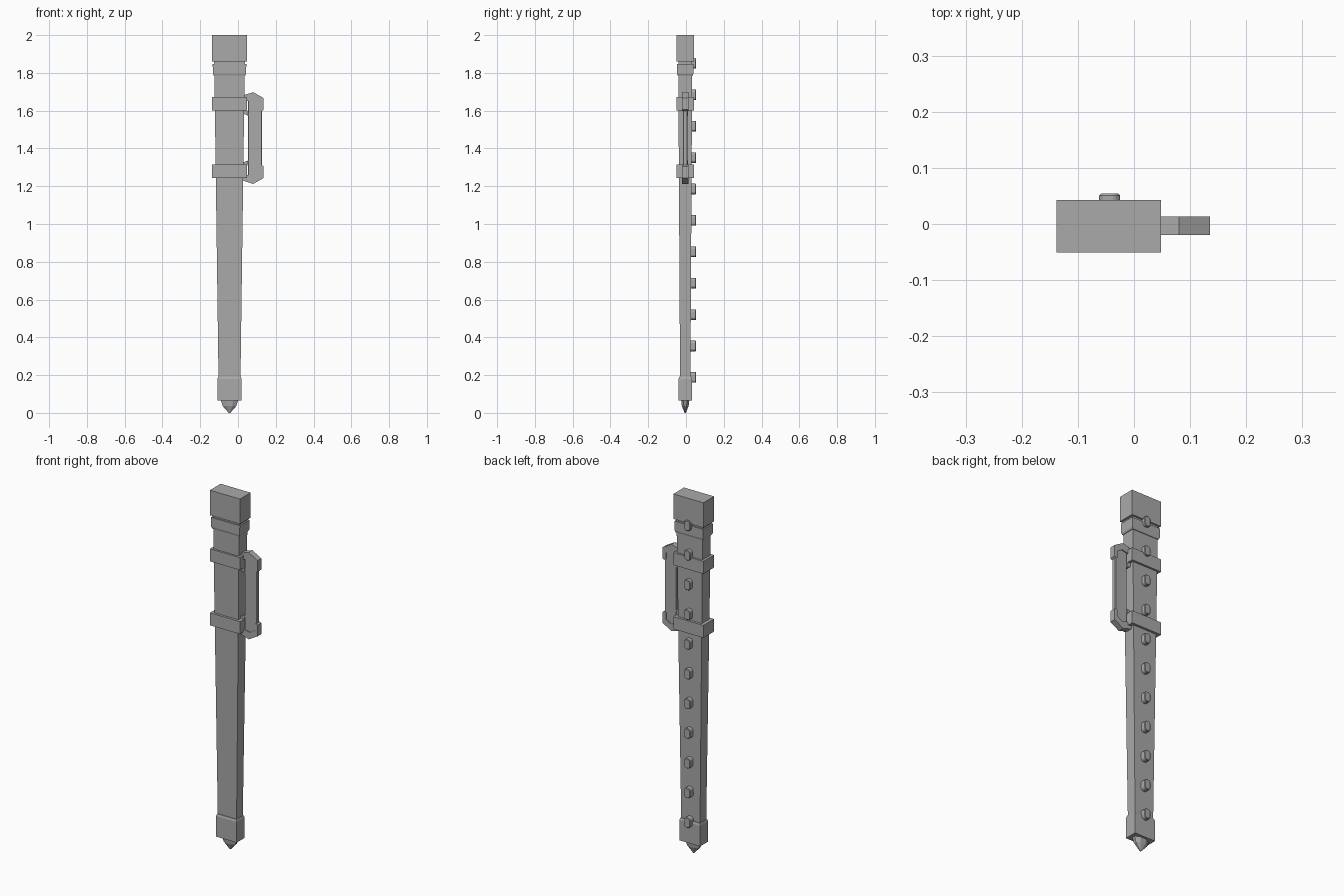
import bpy, bmesh, math

if "Cube" in bpy.data.objects:
    bpy.data.objects.remove(bpy.data.objects["Cube"])

CX, CY = -0.045, -0.004      # axis of the shaft
HZ = 1.455                   # mid height of the side handle

grey = bpy.data.materials.new("plain grey")
grey.diffuse_color = (0.4, 0.4, 0.4, 1)
grey.use_nodes = True
grey.node_tree.nodes["Principled BSDF"].inputs["Base Color"].default_value = grey.diffuse_color


def finish(name, bm, bevel=0):
    bmesh.ops.recalc_face_normals(bm, faces=bm.faces)
    me = bpy.data.meshes.new(name)
    bm.to_mesh(me)
    bm.free()
    me.materials.append(grey)
    ob = bpy.data.objects.new(name, me)
    bpy.context.collection.objects.link(ob)
    if bevel:
        m = ob.modifiers.new("bevel", 'BEVEL')
        m.width, m.segments = bevel, 1
    return ob


def loft(name, rings, sides=4):
    """Stack rings of (z, half x, half y) around the shaft axis."""
    bm = bmesh.new()
    off = math.pi / sides
    k = 1 / math.cos(off)
    loops = []
    for z, hx, hy in rings:
        loops.append([bm.verts.new((CX + k * hx * math.cos(off + i * math.tau / sides),
                                    CY + k * hy * math.sin(off + i * math.tau / sides), z))
                      for i in range(sides)])
    for a, b in zip(loops, loops[1:]):
        for i in range(sides):
            j = (i + 1) % sides
            bm.faces.new((a[i], a[j], b[j], b[i]))
    bm.faces.new(loops[0])
    bm.faces.new(loops[-1])
    return finish(name, bm)


def plate(name, outline, y0, y1, bevel=0):
    """Extrude an (x, z) outline between two depths."""
    bm = bmesh.new()
    f = bm.faces.new([bm.verts.new((x, y0, z)) for x, z in outline])
    new = bmesh.ops.extrude_face_region(bm, geom=[f])["geom"]
    bmesh.ops.translate(bm, vec=(0, y1 - y0, 0),
                        verts=[v for v in new if isinstance(v, bmesh.types.BMVert)])
    return finish(name, bm, bevel)


# Shaft, head, collar, bands, foot cap and tip
loft("shaft", [(0.1, 0.057, 0.027), (1.87, 0.081, 0.037)])
loft("head_block", [(1.86, 0.093, 0.047), (2.0, 0.093, 0.047)])
loft("collar", [(1.785, 0.083, 0.040), (1.795, 0.088, 0.043), (1.848, 0.089, 0.043)])
for name, z in (("upper_band", 1.602), ("lower_band", 1.244)):
    loft(name, [(z, 0.093, 0.047), (z + 0.07, 0.093, 0.047)])
loft("foot_cap", [(0.065, 0.064, 0.035), (0.18, 0.064, 0.035), (0.192, 0.060, 0.031)])
loft("tip", [(0.0, 0.004, 0.003), (0.036, 0.036, 0.018), (0.07, 0.047, 0.022)], 8)

# Row of pegs up the back
for i in range(11):
    z = 0.188 + i * 0.1662
    h, c = 0.028, 0.009
    plate("back_peg", [(-0.062, z - h + c), (-0.053, z - h), (-0.034, z - h), (-0.025, z - h + c),
                       (-0.025, z + h - c), (-0.034, z + h), (-0.053, z + h), (-0.062, z + h - c)],
          0.015, 0.054, 0.003)

# Side handle grip, mirrored about its mid height
half = [(0.052, 0.198), (0.09, 0.208), (0.122, 0.19), (0.127, 0.14)]
plate("handle_grip", half + [(x, -z) for x, z in reversed(half)], -0.015, 0.008, 0.003)
bpy.data.objects["handle_grip"].location.z = HZ

# Hooked brackets and small clips at both ends of the handle
bracket = [(0.025, 0.225), (0.08, 0.243), (0.135, 0.212), (0.135, 0.15), (0.127, 0.143),
           (0.115, 0.15), (0.115, 0.186), (0.088, 0.203), (0.052, 0.195), (0.025, 0.195)]
clip = [(0.02, 0.15), (0.05, 0.145), (0.055, 0.118), (0.02, 0.132)]
for s, end in ((1, "upper"), (-1, "lower")):
    plate(end + "_bracket", [(x, HZ + s * z) for x, z in bracket], -0.020, 0.013)
    plate(end + "_clip", [(x, HZ + s * z) for x, z in clip], -0.017, 0.010)
